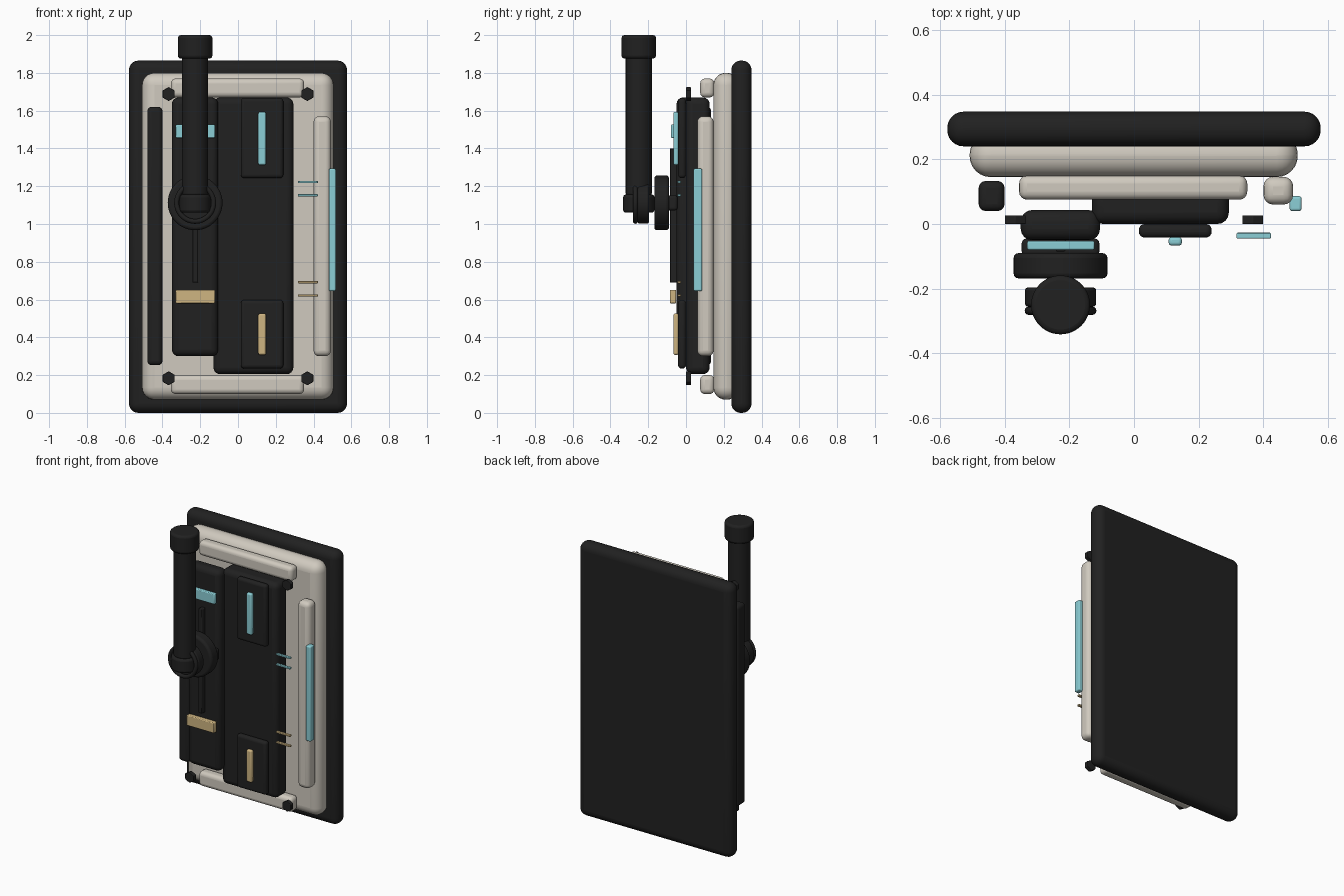
import bpy, math

cube = bpy.data.objects.get("Cube")
if cube:
    bpy.data.objects.remove(cube, do_unlink=True)


def material(name, r, g, b):
    m = bpy.data.materials.new(name)
    m.use_nodes = True
    m.diffuse_color = (r, g, b, 1)
    m.node_tree.nodes["Principled BSDF"].inputs["Base Color"].default_value = (r, g, b, 1)
    return m


BLACK = material("soft black", 0.015, 0.015, 0.015)
CREAM = material("warm cream", 0.63, 0.59, 0.52)
CYAN = material("pale cyan", 0.26, 0.62, 0.67)
TAN = material("pale gold", 0.62, 0.46, 0.22)


def finish(ob, name, mat, bevel, segments=4):
    ob.name = name
    ob.data.materials.append(mat)
    if bevel:
        bpy.ops.object.transform_apply(location=False, rotation=True, scale=True)
        mod = ob.modifiers.new("rounded edges", 'BEVEL')
        mod.width, mod.segments = bevel, segments
        mod.limit_method = 'ANGLE'
    bpy.ops.object.shade_smooth_by_angle(angle=math.radians(35))
    return ob


def box(name, mat, x, y, z, bevel=0.01, segments=4):
    """Rounded box given by its (low, high) extents on each axis."""
    spans = (x, y, z)
    bpy.ops.mesh.primitive_cube_add(size=1, location=[(a + b) / 2 for a, b in spans])
    ob = bpy.context.object
    ob.scale = [b - a for a, b in spans]
    return finish(ob, name, mat, bevel, segments)


def disc(name, mat, centre, radius, depth, axis='Z', bevel=0.012, sides=48):
    turn = (math.pi / 2, 0, 0) if axis == 'Y' else (0, 0, 0)
    bpy.ops.mesh.primitive_cylinder_add(vertices=sides, radius=radius, depth=depth,
                                        location=centre, rotation=turn)
    return finish(bpy.context.object, name, mat, bevel, 3)


# Wall plate and raised frame panel
box("back_plate", BLACK, (-0.577, 0.577), (0.24, 0.347), (0, 1.865), 0.05, 6)
box("frame_panel", CREAM, (-0.508, 0.506), (0.145, 0.28), (0.07, 1.8), 0.065, 6)

# Rails around the frame
for name, z in (("top_rail", (1.67, 1.77)), ("bottom_rail", (0.1, 0.2))):
    box(name, CREAM, (-0.355, 0.35), (0.075, 0.15), z, 0.025)
box("left_rail", CREAM, (0.4, 0.492), (0.06, 0.146), (0.3, 1.57), 0.03)
box("right_rail", BLACK, (-0.48, -0.4), (0.04, 0.133), (0.253, 1.62), 0.022)
box("left_light_strip", CYAN, (0.481, 0.518), (0.04, 0.086), (0.645, 1.293), 0.008)

# Main body and slide panel
box("main_body", BLACK, (-0.13, 0.293), (0, 0.125), (0.205, 1.67), 0.035)
box("slide_panel", BLACK, (-0.35, -0.105), (-0.05, 0.043), (0.3, 1.67), 0.035)
box("slide_track", BLACK, (-0.241, -0.212), (-0.085, -0.045), (0.69, 1.4), 0.004, 2)

# Pads with their indicator bars
for name, z, bar, mat in (("upper", (1.243, 1.667), (1.312, 1.594), CYAN),
                          ("lower", (0.235, 0.598), (0.307, 0.526), TAN)):
    box(name + "_pad", BLACK, (0.015, 0.24), (-0.042, 0), z, 0.018)
    box(name + "_indicator", mat, (0.107, 0.148), (-0.067, -0.04), bar, 0.01)

# Horizontal markers on the slide panel
box("upper_marker", CYAN, (-0.33, -0.122), (-0.08, -0.052), (1.456, 1.526), 0.005, 2)
box("lower_marker", TAN, (-0.33, -0.122), (-0.085, -0.052), (0.58, 0.651), 0.005, 2)

# Thin tick marks beside the body
for base, mat in ((1.152, CYAN), (0.622, TAN)):
    for i in range(2):
        z = base + 0.07 * i
        box("tick_mark", mat, (0.317, 0.423), (-0.045, -0.027), (z - 0.006, z + 0.006), 0.003, 2)

# Hexagonal corner bolts
for x in (-0.367, 0.367):
    for z in (0.183, 1.688):
        disc("corner_bolt", BLACK, (x, 0.013, z), 0.037, 0.027, 'Y', 0.003, 6)

# Pivot assembly
px, py, pz = -0.227, -0.25, 1.112
box("pivot_mount", BLACK, (px - 0.12, px + 0.12), (-0.1, -0.045), (1.072, 1.152), 0.015)
disc("pivot_flange", BLACK, (px, -0.129, pz), 0.145, 0.078, 'Y', 0.015)
disc("pivot_hub", BLACK, (px, -0.226, pz), 0.11, 0.06, 'Y', 0.01)
bpy.ops.mesh.primitive_torus_add(location=(px, -0.268, pz), rotation=(math.pi / 2, 0, 0),
                                 major_radius=0.098, minor_radius=0.013,
                                 major_segments=48, minor_segments=12)
finish(bpy.context.object, "pivot_ring", BLACK, 0)

# Lever handle
disc("handle_neck", BLACK, (px, py, 1.108), 0.083, 0.096, 'Z', 0.015)
disc("handle_shaft", BLACK, (px, py, 1.52), 0.069, 0.74)
disc("handle_cap", BLACK, (px, py, 1.938), 0.091, 0.124, 'Z', 0.015)
